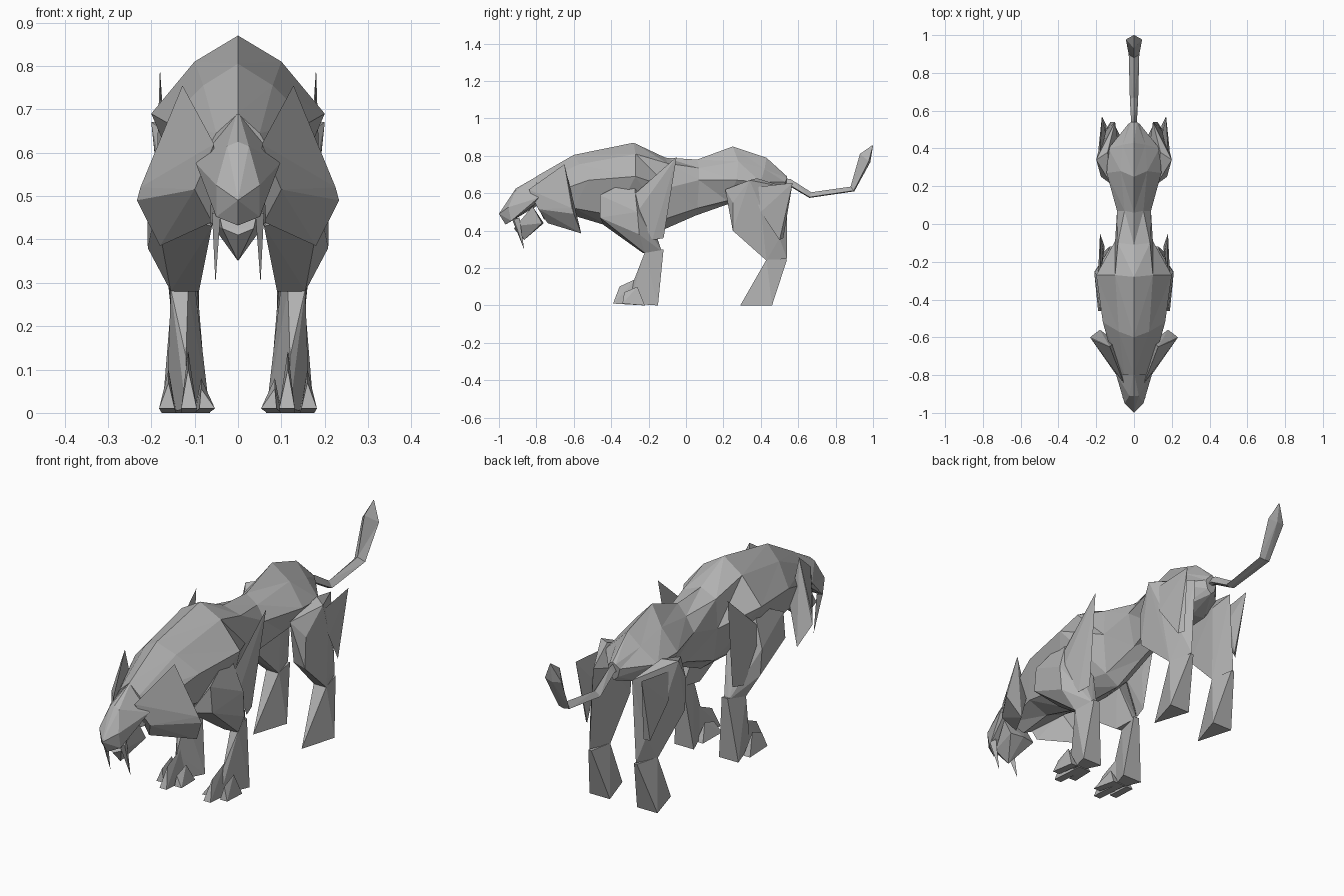
import bpy, bmesh

fur = bpy.data.materials.new("grey fur")
fur.diffuse_color = (0.45, 0.45, 0.45, 1)


def finish(name, bm):
    bmesh.ops.recalc_face_normals(bm, faces=bm.faces[:])
    me = bpy.data.meshes.new(name)
    bm.to_mesh(me)
    bm.free()
    me.materials.append(fur)
    ob = bpy.data.objects.new(name, me)
    bpy.context.collection.objects.link(ob)
    return ob


def hull(name, pts, pair=True):
    """Faceted solid around points; a pair of parts, or one symmetric part."""
    bm = bmesh.new()
    if not pair:
        pts = pts + [(-x, y, z) for x, y, z in pts if x > 0]
    for p in pts:
        bm.verts.new(p)
    bmesh.ops.convex_hull(bm, input=bm.verts[:])
    loose = [v for v in bm.verts if not v.link_faces]
    bmesh.ops.delete(bm, geom=loose, context='VERTS')
    ob = finish(name, bm)
    if pair:
        ob.modifiers.new("mirror", 'MIRROR')
    return ob


def loft(name, rings):
    """Skin a list of closed rings with triangles and cap both ends."""
    bm = bmesh.new()
    vs = [[bm.verts.new(p) for p in r] for r in rings]
    n = len(vs[0])
    for a, b in zip(vs, vs[1:]):
        for i in range(n):
            j = (i + 1) % n
            if i < n // 2:
                bm.faces.new((a[i], a[j], b[j]))
                bm.faces.new((a[i], b[j], b[i]))
            else:
                bm.faces.new((a[i], a[j], b[i]))
                bm.faces.new((a[j], b[j], b[i]))
    bm.faces.new(vs[0])
    bm.faces.new(vs[-1])
    return finish(name, bm)


# Torso: half sections from spine to belly, neck to rump
sections = [
    [(0, -.80, .69), (.05, -.80, .645), (.09, -.79, .575), (.065, -.78, .50), (0, -.76, .46)],
    [(0, -.60, .805), (.08, -.57, .755), (.165, -.52, .67), (.10, -.60, .52), (0, -.60, .48)],
    [(0, -.28, .87), (.10, -.27, .81), (.20, -.27, .69), (.11, -.38, .48), (0, -.40, .42)],
    [(0, -.11, .79), (.085, -.10, .76), (.10, -.09, .63), (.06, -.12, .46), (0, -.11, .41)],
    [(0, .06, .78), (.05, .07, .735), (.09, .07, .67), (.05, .06, .52), (0, .05, .48)],
    [(0, .25, .85), (.07, .28, .77), (.145, .27, .67), (.08, .22, .56), (0, .22, .54)],
    [(0, .43, .79), (.06, .42, .73), (.135, .40, .66), (.07, .40, .56), (0, .40, .55)],
    [(0, .54, .69), (.015, .54, .68), (.03, .53, .66), (.02, .53, .62), (0, .53, .60)],
]
loft("torso", [s + [(-x, y, z) for x, y, z in s[-2:0:-1]] for s in sections])

# Tail: upper edge, lower edge, half width
tail = [(.50, .685, .50, .645, .014), (.56, .675, .55, .64, .016),
        (.67, .605, .66, .575, .022), (.88, .635, .90, .61, .028),
        (.93, .81, .985, .765, .043), (.997, .857, 1.0, .853, .002)]
loft("tail", [[(0, a, b), (w, a + (c - a) * .85, b + (d - b) * .85), (0, c, d),
               (-w, a + (c - a) * .85, b + (d - b) * .85)] for a, b, c, d, w in tail])

# Head, jaw and fangs
hull("head", [(0, -1, .49), (0, -.965, .432), (.05, -.935, .452), (.05, -.95, .525),
              (.025, -.91, .615), (0, -.91, .625), (.097, -.79, .575), (.075, -.81, .54),
              (0, -.78, .70), (0, -.80, .53)], pair=False)
hull("jaw", [(0, -.865, .35), (.036, -.91, .425), (0, -.92, .41), (.065, -.77, .44),
             (.06, -.82, .53), (0, -.76, .44)], pair=False)
hull("fang", [(.04, -.93, .46), (.06, -.92, .46), (.05, -.89, .47), (.052, -.865, .298)])

# Cheek ruff
hull("cheek_ruff", [(.055, -.84, .62), (.10, -.79, .515), (.128, -.65, .755), (.225, -.61, .52),
                    (.233, -.60, .49), (.18, -.56, .385), (.06, -.74, .44), (.10, -.62, .54)])

# Front legs: each shank is narrow in front and broad at the heel
hull("front_upper_leg", [(.15, -.28, .68), (.18, -.46, .59), (.19, -.46, .47), (.21, -.26, .50),
                         (.208, -.25, .38), (.06, -.44, .43), (.07, -.20, .50),
                         (.09, -.23, .28), (.155, -.22, .28), (.13, -.13, .29), (.105, -.13, .29)])
hull("front_lower_leg", [(.115, -.22, .285), (.155, -.22, .285), (.13, -.12, .30), (.10, -.12, .30),
                         (.12, -.28, .13), (.065, -.15, 0), (.165, -.15, 0), (.12, -.30, .01)])
for name, x, top, tip, dx in (("inner", .085, .08, -.34, -.012), ("middle", .115, .145, -.39, 0),
                              ("outer", .16, .10, -.34, .006)):
    hull(name + "_toe", [(x, -.26, top), (x, (tip - .28) / 2 - .02, top * .7),
                         (x - .02 + dx, tip, .01), (x + .016 + dx, tip, .01),
                         (x - .018, -.22, 0), (x + .016, -.22, 0)])

# Pointed tuft behind each elbow
hull("elbow_tuft", [(.18, -.05, .795), (.175, -.27, .60), (.19, -.26, .50), (.17, -.18, .35),
                    (.155, -.12, .36), (.163, -.14, .55)])

# Hind legs
hull("thigh", [(.12, .21, .62), (.20, .34, .67), (.14, .38, .68), (.10, .54, .63), (.175, .25, .55),
               (.185, .40, .53), (.17, .25, .40), (.105, .26, .41), (.085, .44, .60), (.145, .50, .36),
               (.09, .43, .24), (.155, .43, .24), (.12, .54, .25)])
hull("hind_lower_leg", [(.09, .43, .245), (.155, .43, .245), (.125, .54, .245), (.11, .54, .245),
                        (.125, .29, 0), (.07, .46, 0), (.175, .46, 0)])
hull("thigh_tuft", [(.17, .57, .655), (.182, .35, .63), (.188, .40, .50), (.165, .50, .35),
                    (.145, .52, .36), (.15, .48, .55)])
